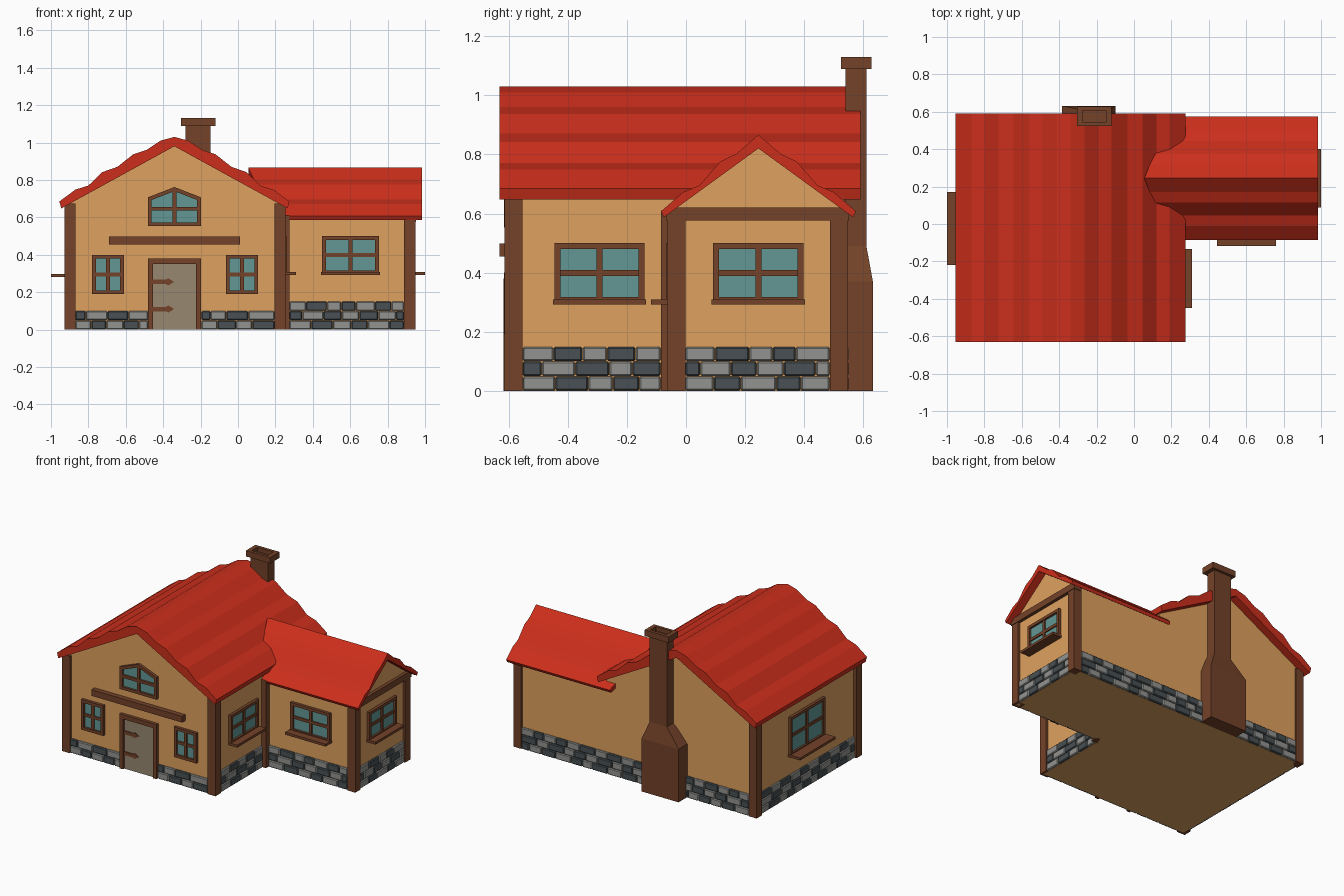
import bpy, bmesh, random

if "Cube" in bpy.data.objects:
    bpy.data.objects.remove(bpy.data.objects["Cube"])

random.seed(4)


def material(name, r, g, b):
    m = bpy.data.materials.new(name)
    m.diffuse_color = [*((c / 255) ** 2.2 for c in (r, g, b)), 1]
    m.use_nodes = True
    m.node_tree.nodes["Principled BSDF"].inputs["Base Color"].default_value = m.diffuse_color
    return m


PLASTER = material("plaster", 222, 160, 95)
WOOD = material("wood", 115, 68, 45)
RED = material("roof_red", 202, 50, 33)
GLASS = material("glass", 98, 150, 148)
DOOR = material("door_panel", 150, 135, 112)
LIGHT = material("light_stone", 145, 146, 143)
DARK = material("dark_stone", 74, 81, 84)


# A solid is (vertices, faces); several solids make one object
def loft(ring_a, ring_b):
    n = len(ring_a)
    faces = [list(range(n)), list(range(n, 2 * n))]
    faces += [[i, (i + 1) % n, n + (i + 1) % n, n + i] for i in range(n)]
    return list(ring_a) + list(ring_b), faces


def prism(points, axis, a, b):
    """Extrude a (horizontal, z) outline along x or y; a may depend on the point."""
    def ring(t):
        at = t if callable(t) else (lambda u: t)
        return [(at(u), u, z) if axis == "x" else (u, at(u), z) for u, z in points]
    return loft(ring(a), ring(b))


def box(x0, x1, y0, y1, z0, z1):
    return prism([(x0, z0), (x1, z0), (x1, z1), (x0, z1)], "y", y0, y1)


def build(name, mat, *solids, bevel=0):
    bm = bmesh.new()
    for verts, faces in solids:
        vs = [bm.verts.new(v) for v in verts]
        for f in faces:
            bm.faces.new([vs[i] for i in f])
    bmesh.ops.recalc_face_normals(bm, faces=bm.faces)
    mesh = bpy.data.meshes.new(name)
    bm.to_mesh(mesh)
    bm.free()
    mesh.materials.append(mat)
    ob = bpy.data.objects.new(name, mesh)
    bpy.context.collection.objects.link(ob)
    if bevel:
        mod = ob.modifiers.new("edge", "BEVEL")
        mod.width, mod.segments = bevel, 1
    return ob


# Walls: (axis of outward normal, direction, plane position)
FRONT, BACK, LEFT, RIGHT = ("y", -1, -.595), ("y", 1, .535), ("x", -1, -.905), ("x", 1, .24)
WING_FRONT, WING_RIGHT = ("y", -1, -.048), ("x", 1, .93)


def on_wall(wall, points, d0, d1):
    axis, sign, plane = wall
    return prism(points, axis, plane + sign * d0, plane + sign * d1)


def panel(wall, u0, u1, z0, z1, d0, d1):
    return on_wall(wall, [(u0, z0), (u1, z0), (u1, z1), (u0, z1)], d0, d1)


def window(name, wall, u0, u1, z0, z1, sill=0, w=.02):
    um, zm, h = (u0 + u1) / 2, (z0 + z1) / 2, w * .5
    bars = [(u0, u0 + w, z0, z1), (u1 - w, u1, z0, z1),
            (u0 + w, u1 - w, z0, z0 + w), (u0 + w, u1 - w, z1 - w, z1)]
    solids = [panel(wall, *b, -.01, .02) for b in bars]
    solids += [panel(wall, um - h, um + h, z0 + w, z1 - w, -.01, .015),
               panel(wall, u0 + w, u1 - w, zm - h, zm + h, -.01, .014)]
    if sill:
        solids.append(panel(wall, u0 - .005, u1 + .005, z0 - .005, z0 + .012, 0, sill))
    build(name + "_frame", WOOD, *solids)
    build(name + "_panes", GLASS, panel(wall, u0 + .01, u1 - .01, z0 + .01, z1 - .01, -.01, .006))


def stones(name, wall, u0, u1, rows):
    groups = [[], []]
    for r in range(rows):
        u, k = u0, r
        while u < u1 - .001:
            end = u + random.uniform(.075, .12) * (.6 if u == u0 and r % 2 else 1)
            if u1 - end < .04:
                end = u1
            groups[k % 2].append(panel(wall, u + .001, end - .001,
                                       r * .05 + .001, r * .05 + .049, -.01, .014))
            u, k = end, k + 1
    build(name + "_light", LIGHT, *groups[0], bevel=.005)
    build(name + "_dark", DARK, *groups[1], bevel=.005)


def mirrored(center, half):
    """Half outline from the ridge to the eave, reflected about the ridge."""
    return [(center - u, z) for u, z in reversed(half)] + [(center + u, z) for u, z in half[1:]]


# House bodies
build("main_walls", PLASTER, prism([(-.905, 0), (.24, 0), (.24, .675), (-.335, .985),
                                    (-.905, .675)], "y", -.595, .535))
build("wing_walls", PLASTER, prism([(-.048, 0), (.535, 0), (.535, .62), (.243, .825),
                                    (-.048, .62)], "x", .24, .93))

# Stepped roofs
main_top = [(0, 1.03), (.075, 1.01), (.15, .96), (.22, .937), (.305, .87), (.385, .842),
            (.46, .77), (.53, .748), (.615, .685)]
outline = mirrored(-.34, main_top) + [(.265, .648), (-.34, .98), (-.945, .648)]
build("main_roof", RED, prism(outline, "y", -.63, .59))
wing_top = [(0, .866), (.075, .802), (.13, .775), (.2, .695), (.255, .672), (.33, .607)]
outline = mirrored(.245, wing_top) + [(.565, .587), (.245, .82), (-.075, .587)]
build("wing_roof", RED, prism(outline, "x", lambda y: .055 + .4 * abs(y - .245), .985))

# Corner posts and gable beam
for name, x, y, top in [("front_left", -.928, -.613, .675), ("front_right", .195, -.613, .675),
                        ("back_left", -.928, .487, .675), ("wing_front", .888, -.062, .61),
                        ("wing_back", .888, .487, .61)]:
    build(name + "_post", WOOD, box(x, x + .06, y, y + .06, 0, top))
build("inner_corner_post", WOOD, box(.23, .275, -.085, -.03, 0, .61))
build("gable_beam", WOOD, box(.9, .952, -.066, .552, .576, .62))

# Stone footing
stones("front_left_stones", FRONT, -.87, -.48, 2)
stones("front_right_stones", FRONT, -.195, .195, 2)
stones("right_stones", RIGHT, -.553, -.085, 3)
stones("wing_front_stones", WING_FRONT, .275, .888, 3)
stones("wing_right_stones", WING_RIGHT, -.002, .487, 3)
stones("back_stones", BACK, -.868, .888, 3)
stones("left_stones", LEFT, -.553, .487, 3)

# Windows
window("front_left_window", FRONT, -.78, -.61, .19, .4)
window("front_right_window", FRONT, -.065, .108, .19, .4)
window("right_window", RIGHT, -.445, -.14, .297, .5, sill=.07)
window("wing_front_window", WING_FRONT, .45, .753, .297, .5, sill=.07)
window("wing_right_window", WING_RIGHT, .092, .397, .297, .5, sill=.07)
window("left_window", LEFT, -.215, .165, .285, .555, sill=.095)

# Peaked attic window
bars = [panel(FRONT, *b, -.01, .02) for b in
        [(-.482, -.462, .553, .705), (-.218, -.198, .553, .705), (-.462, -.218, .553, .573),
         (-.35, -.33, .573, .745), (-.462, -.35, .636, .656), (-.33, -.218, .636, .656)]]
for s in (-1, 1):
    bars.append(on_wall(FRONT, [(-.34, .762), (-.34 + s * .142, .707), (-.34 + s * .142, .685),
                                (-.34, .74)], -.01, .02))
build("attic_window_frame", WOOD, *bars)
build("attic_window_panes", GLASS, on_wall(FRONT, [(-.47, .56), (-.21, .56), (-.21, .7),
                                                   (-.34, .75), (-.47, .7)], -.01, .006))

# Door, hinges and the beam above it
build("door_frame", WOOD, panel(FRONT, -.482, -.455, 0, .38, -.01, .022),
      panel(FRONT, -.225, -.197, 0, .38, -.01, .022), panel(FRONT, -.455, -.225, .35, .38, -.01, .022))
build("door", DOOR, panel(FRONT, -.46, -.22, 0, .355, -.01, .008))
build("door_hinges", WOOD, *[on_wall(FRONT, [
    (-.455, z - .012), (-.385, z - .012), (-.372, z - .019), (-.342, z), (-.372, z + .019),
    (-.385, z + .012), (-.455, z + .012)], 0, .015) for z in (.11, .255)])
build("door_beam", WOOD, panel(FRONT, -.69, .01, .455, .498, -.01, .035))


# Chimney: wide base, sloping shoulder, stack and hollow cap
def rect(x0, x1, y0, y1, z):
    return [(x0, y0, z), (x1, y0, z), (x1, y1, z), (x0, y1, z)]


levels = [rect(-.385, -.1, .52, .632, 0), rect(-.385, -.1, .52, .632, .37),
          rect(-.28, -.147, .54, .61, .49), rect(-.28, -.147, .54, .61, 1.1)]
build("chimney", WOOD, *[loft(a, b) for a, b in zip(levels, levels[1:])])
build("chimney_cap", WOOD, box(-.305, -.12, .525, .545, 1.088, 1.13),
      box(-.305, -.12, .606, .628, 1.088, 1.13), box(-.305, -.275, .545, .606, 1.088, 1.13),
      box(-.15, -.12, .545, .606, 1.088, 1.13))
